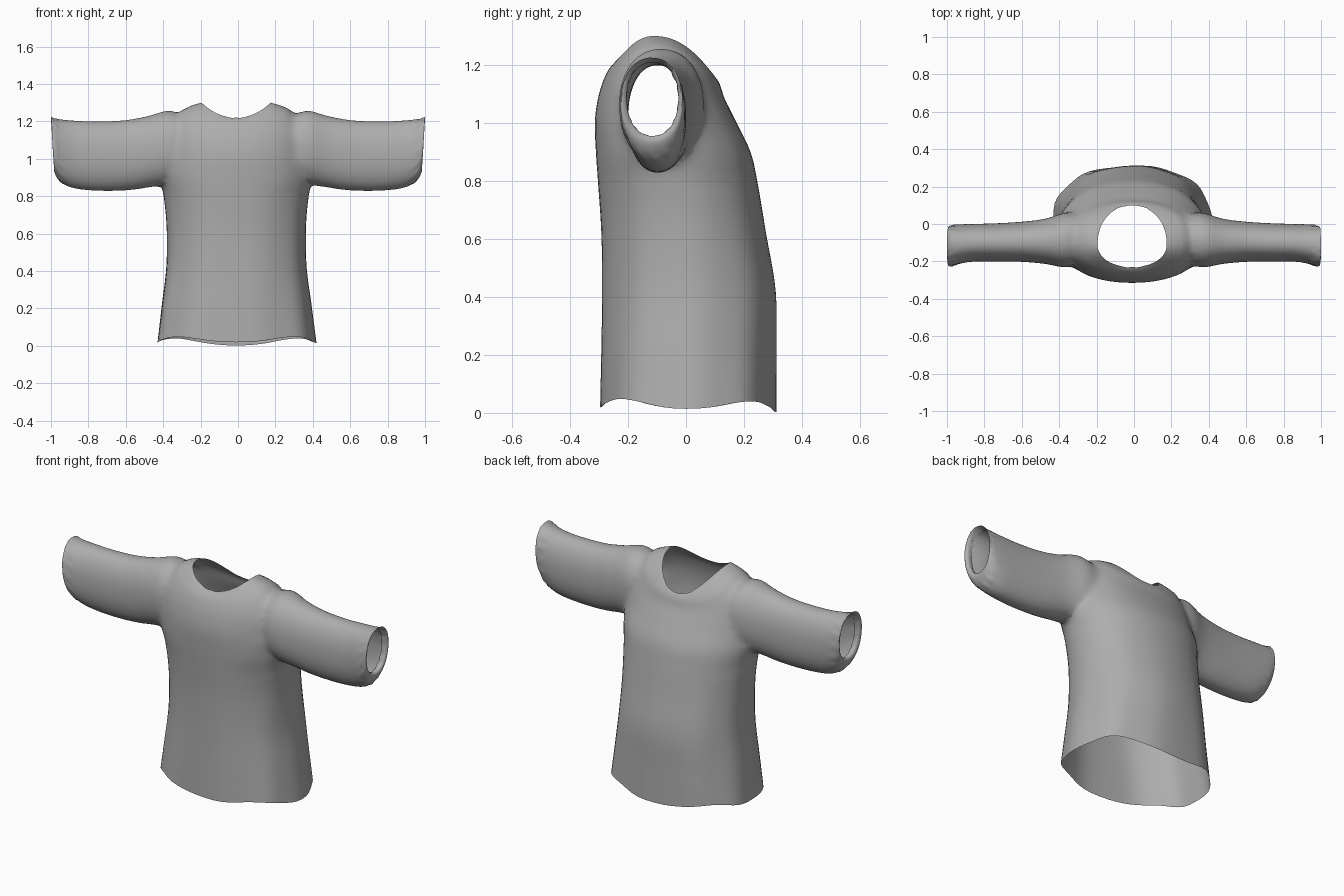
import bpy, bmesh, math, random
from mathutils import Vector

random.seed(4)
if "Cube" in bpy.data.objects:
    bpy.data.objects.remove(bpy.data.objects["Cube"])

SEGMENTS = 64
cloth = bpy.data.materials.new("grey cloth")
cloth.use_nodes = True
GREY = (0.42, 0.42, 0.42, 1)
cloth.diffuse_color = GREY
cloth.node_tree.nodes["Principled BSDF"].inputs["Base Color"].default_value = GREY


def refine(rows, steps):
    """Smoothly interpolate the rows of a section list."""
    out = []
    for i in range(len(rows) - 1):
        a, b = rows[max(i - 1, 0)], rows[i]
        c, d = rows[i + 1], rows[min(i + 2, len(rows) - 1)]
        for s in range(steps):
            t = s / steps
            out.append([q + 0.5 * t * (r - p + t * (2 * p - 5 * q + 4 * r - u
                        + t * (3 * (q - r) + u - p)))
                        for p, q, r, u in zip(a, b, c, d)])
    return out + [rows[-1]]


def loft(name, rings):
    """Closed tube through the rings; its end caps get material slot 1."""
    bm = bmesh.new()
    loops = [[bm.verts.new(p) for p in ring] for ring in rings]
    for lo, hi in zip(loops, loops[1:]):
        for i in range(SEGMENTS):
            j = (i + 1) % SEGMENTS
            bm.faces.new((lo[i], lo[j], hi[j], hi[i]))
    for loop in (loops[0], loops[-1]):
        hub = bm.verts.new(sum((v.co for v in loop), Vector()) / SEGMENTS)
        for i in range(SEGMENTS):
            bm.faces.new((loop[i], loop[(i + 1) % SEGMENTS], hub)).material_index = 1
    bmesh.ops.recalc_face_normals(bm, faces=bm.faces)
    mesh = bpy.data.meshes.new(name)
    bm.to_mesh(mesh)
    bm.free()
    mesh.materials.append(cloth)
    mesh.materials.append(cloth)
    obj = bpy.data.objects.new(name, mesh)
    bpy.context.collection.objects.link(obj)
    return obj


def power(v, e):
    return math.copysign(abs(v) ** e, v)


ANGLES = [math.tau * i / SEGMENTS for i in range(SEGMENTS)]


def torso_ring(half, front, back, mid, z_side, z_front, z_back):
    ring = []
    low = max(0, 1 - z_side)
    for a in ANGLES:
        c, s = math.cos(a), math.sin(a)
        e = 0.84 + 0.1 * (1 - low)
        depth = back - mid if s > 0 else mid - front
        z_mid = z_back if s > 0 else z_front
        # gentle vertical folds and a wavy hem
        fold = 1 + 0.012 * math.sin(9 * a + 1.5 * low) * low
        wave = -0.018 * math.cos(4 * a) * max(0, 1 - z_side * 4)
        ring.append((-0.01 + half * power(c, e) * fold,
                     mid + depth * power(s, e) * fold,
                     z_mid + (z_side - z_mid) * c * c + wave))
    return ring


# half width, front y, back y, widest y, then z at side, front and back
TORSO = [
    (.425, -.295, .31, .00, .03, .035, .018),
    (.40, -.292, .31, .00, .22, .22, .22),
    (.375, -.29, .308, .00, .42, .42, .42),
    (.372, -.293, .275, -.01, .62, .62, .62),
    (.385, -.303, .245, -.03, .78, .78, .80),
    (.41, -.311, .222, -.06, .90, .90, .90),
    (.40, -.314, .175, -.08, 1.02, 1.01, 1.0),
    (.375, -.30, .135, -.09, 1.15, 1.1, 1.08),
    (.32, -.275, .118, -.09, 1.24, 1.17, 1.13),
    (.25, -.25, .106, -.10, 1.28, 1.205, 1.152),
    (.185, -.23, .098, -.11, 1.30, 1.22, 1.16),
]
shirt = loft("shirt", [torso_ring(*r) for r in refine(TORSO, 5)])

# x, front y, back y, bottom z, top z along one sleeve
SLEEVE = [
    (.24, -.19, .04, .95, 1.19),
    (.36, -.235, .065, .87, 1.262),
    (.46, -.215, .03, .85, 1.233),
    (.60, -.202, .012, .832, 1.206),
    (.75, -.20, .003, .83, 1.199),
    (.87, -.202, .00, .842, 1.203),
    (.94, -.215, -.003, .868, 1.21),
    (.975, -.226, -.008, .90, 1.218),
    (.992, -.222, -.014, .935, 1.226),
    (.982, -.205, -.026, .955, 1.22),
    (.955, -.206, -.026, .95, 1.208),
]


def sleeve_ring(side, x, front, back, bottom, top):
    ring = []
    puckered = max(0, 1 - abs(x - .955) / .035)
    for i, a in enumerate(ANGLES):
        c, s = math.cos(a), math.sin(a)
        pucker = 1 + puckered * (0.022 * math.sin(16 * a + 60 * x)
                                 + random.uniform(-.012, .012)) * (s < .8)
        lean = 0.01 * s * max(0, x - .9) / .1
        ring.append((side * (x + lean),
                     (front + back) / 2 + (back - front) / 2 * power(c, .92) * pucker,
                     (top + bottom) / 2 + (top - bottom) / 2 * power(s, .92) * pucker))
    return ring


# union of torso and both sleeves
sleeves = []
for side in (1, -1):
    sleeve = loft("sleeve", [sleeve_ring(side, *r) for r in refine(SLEEVE, 4)])
    union = shirt.modifiers.new("join sleeve", 'BOOLEAN')
    union.operation, union.solver, union.object = 'UNION', 'EXACT', sleeve
    sleeves.append(sleeve)
bpy.context.view_layer.update()
graph = bpy.context.evaluated_depsgraph_get()
joined = bpy.data.meshes.new_from_object(shirt.evaluated_get(graph))
shirt.modifiers.clear()
shirt.data = joined
for sleeve in sleeves:
    bpy.data.objects.remove(sleeve)

# open the hem, neck and cuffs, then soften the armhole seams
bm = bmesh.new()
bm.from_mesh(joined)
bmesh.ops.delete(bm, geom=[f for f in bm.faces if f.material_index == 1], context='FACES')
bmesh.ops.remove_doubles(bm, verts=bm.verts, dist=0.004)
for _ in range(6):
    seam = [v for v in bm.verts if .27 < abs(v.co.x) < .52 and v.co.z > .78]
    bmesh.ops.smooth_vert(bm, verts=seam, factor=0.5,
                          use_axis_x=True, use_axis_y=True, use_axis_z=True)
bm.to_mesh(joined)
bm.free()
while len(joined.materials) > 1:
    joined.materials.pop()

bpy.context.view_layer.objects.active = shirt
shirt.select_set(True)
bpy.ops.object.shade_smooth_by_angle(angle=math.radians(40))
